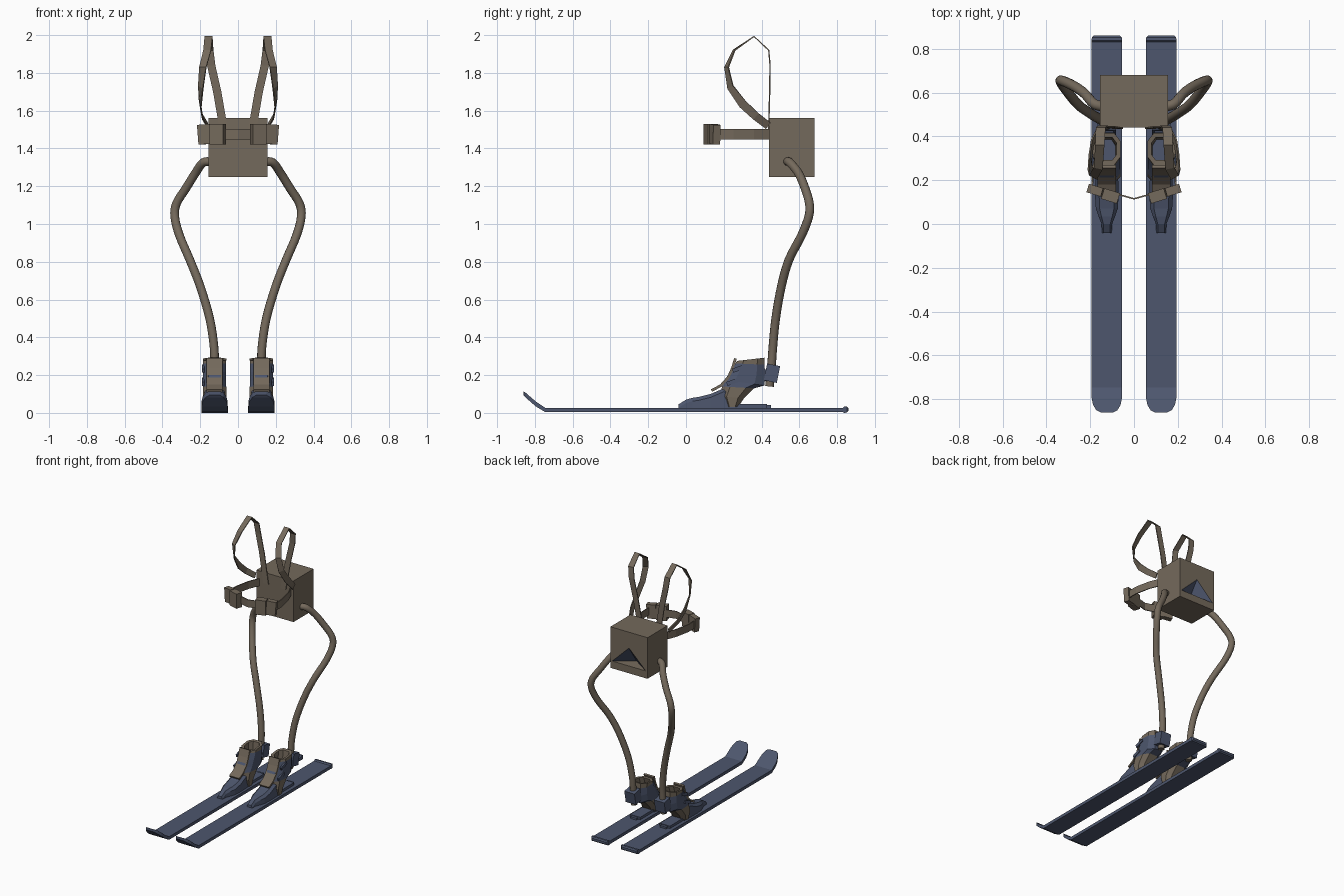
import bpy, bmesh, math
from mathutils import Vector

if "Cube" in bpy.data.objects:
    bpy.data.objects.remove(bpy.data.objects["Cube"])


def material(name, rgb):
    m = bpy.data.materials.new(name)
    m.diffuse_color = (*rgb, 1)
    m.use_nodes = True
    m.node_tree.nodes["Principled BSDF"].inputs["Base Color"].default_value = m.diffuse_color
    return m


BROWN = material("brown", (0.175, 0.142, 0.106))
BLUE = material("slate blue", (0.075, 0.094, 0.155))


def finish(name, bm, mats, mirror=True, smooth=False):
    bmesh.ops.recalc_face_normals(bm, faces=bm.faces)
    me = bpy.data.meshes.new(name)
    bm.to_mesh(me)
    bm.free()
    for m in mats:
        me.materials.append(m)
    ob = bpy.data.objects.new(name, me)
    bpy.context.collection.objects.link(ob)
    if mirror:
        ob.modifiers.new("mirror", 'MIRROR').use_axis[0] = True
    if smooth:
        for p in me.polygons:
            p.use_smooth = len(p.vertices) == 4
    return ob


def loft(bm, rings, caps=True):
    """Join equal-length closed rings with quads."""
    rows = [[bm.verts.new(p) for p in r] for r in rings]
    n = len(rows[0])
    for a, b in zip(rows, rows[1:]):
        for i in range(n):
            j = (i + 1) % n
            bm.faces.new((a[i], a[j], b[j], b[i]))
    if caps:
        bm.faces.new(rows[0])
        bm.faces.new(rows[-1])
    return rows


def tangents(pts):
    return [(pts[min(i + 1, len(pts) - 1)] - pts[max(i - 1, 0)]).normalized()
            for i in range(len(pts))]


def ribbon(name, path, mat, thick=0.007, mirror=True):
    """path: (centre, half-width vector) pairs."""
    pts = [Vector(p) for p, _ in path]
    rings = []
    for p, t, (_, w) in zip(pts, tangents(pts), path):
        w = Vector(w)
        n = t.cross(w).normalized() * thick / 2
        rings.append([p - w - n, p + w - n, p + w + n, p - w + n])
    bm = bmesh.new()
    loft(bm, rings)
    return finish(name, bm, [mat], mirror)


def block(name, center, size, mat, rot=(0, 0, 0)):
    """Box moved into place in mesh space so it mirrors about x = 0."""
    from mathutils import Matrix, Euler
    bm = bmesh.new()
    mtx = (Matrix.Translation(center) @ Euler(rot).to_matrix().to_4x4()
           @ Matrix.Diagonal((*size, 1)))
    bmesh.ops.create_cube(bm, size=1, matrix=mtx)
    return finish(name, bm, [mat])


CX = 0.124  # sideways centre of each ski and boot

# Skis: raised rounded tip, flat body, slightly thicker rounded tail
stations = [(-0.86, 0.094, 0.114, 0.028), (-0.85, 0.082, 0.108, 0.048),
            (-0.825, 0.06, 0.086, 0.063), (-0.795, 0.034, 0.06, 0.069),
            (-0.745, 0.004, 0.027, 0.07), (0.83, 0.004, 0.027, 0.07),
            (0.838, 0.0, 0.035, 0.07), (0.852, 0.002, 0.034, 0.068),
            (0.86, 0.01, 0.026, 0.06)]
bm = bmesh.new()
loft(bm, [[(CX - w, y, a), (CX + w, y, a), (CX + w, y, b), (CX - w, y, b)]
          for y, a, b, w in stations])
finish("ski", bm, [BLUE])

# Toe shell: narrow nose widening to the foot
toe = [(-0.04, 0.045, 0.022), (0.0, 0.07, 0.024), (0.035, 0.08, 0.038),
       (0.07, 0.085, 0.05), (0.13, 0.10, 0.054), (0.2, 0.13, 0.052), (0.27, 0.12, 0.05)]
bm = bmesh.new()
loft(bm, [[(CX - w, y, 0.025), (CX + w, y, 0.025), (CX + w, y, h - 0.018),
           (CX + w * 0.65, y, h), (CX - w * 0.65, y, h), (CX - w, y, h - 0.018)]
          for y, h, w in toe])
finish("boot_toe", bm, [BLUE])

# Heel plate and side binding plate
block("heel_plate", (CX, 0.30, 0.035), (0.085, 0.26, 0.022), BLUE)
block("heel_stop", (CX, 0.42, 0.033), (0.05, 0.06, 0.016), BLUE)


# Boot cuff: chamfered rings swept back, with a hollow top
def oct_ring(z0, z1, y0, y1, w):
    pts = [(-w, .25), (-w * .55, 0), (w * .55, 0), (w, .25),
           (w, .75), (w * .55, 1), (-w * .55, 1), (-w, .75)]
    return [(CX + x, y0 + (y1 - y0) * t, z0 + (z1 - z0) * t) for x, t in pts]


cuff = [(0.03, 0.03, 0.215, 0.275, 0.058), (0.09, 0.075, 0.185, 0.305, 0.062),
        (0.14, 0.13, 0.19, 0.36, 0.062), (0.175, 0.145, 0.205, 0.415, 0.06),
        (0.22, 0.20, 0.235, 0.42, 0.06), (0.262, 0.255, 0.262, 0.415, 0.06),
        (0.275, 0.292, 0.27, 0.415, 0.062), (0.275, 0.288, 0.292, 0.395, 0.045),
        (0.20, 0.20, 0.27, 0.385, 0.04)]
bm = bmesh.new()
loft(bm, [oct_ring(*c) for c in cuff])
bm.faces.ensure_lookup_table()
for i, f in enumerate(bm.faces):
    f.material_index = 1 if i < 16 or 40 <= i < 64 else 0   # brown strap and collar
finish("boot_cuff", bm, [BLUE, BROWN])

# Boot tongue running up the shin
W = (0.042, 0, 0)
ribbon("boot_tongue", [((CX, 0.135, 0.118), W), ((CX, 0.185, 0.145), W),
                       ((CX, 0.225, 0.19), W), ((CX, 0.245, 0.235), W),
                       ((CX, 0.262, 0.288), W)], BROWN, 0.014)
for z, y in ((0.165, 0.30), (0.235, 0.33)):
    block("boot_buckle", (CX + 0.06, y - 0.05, z), (0.012, 0.07, 0.022), BLUE, (0.35, 0, 0))

# Clamp holding the leg tube behind the boot
block("tube_clamp", (CX, 0.455, 0.21), (0.085, 0.07, 0.09), BLUE, (-0.2, 0, 0))
block("clamp_arm", (CX, 0.415, 0.2), (0.06, 0.04, 0.06), BLUE)

# Leg tubes: smooth path from the pack side down to the clamp
knots = [(0.14, 0.535, 1.33), (0.185, 0.55, 1.325), (0.225, 0.595, 1.27),
         (0.275, 0.63, 1.19), (0.325, 0.653, 1.11), (0.335, 0.65, 1.04),
         (0.31, 0.612, 0.94), (0.255, 0.545, 0.81), (0.20, 0.505, 0.67),
         (0.15, 0.475, 0.5), (0.127, 0.46, 0.35), (0.124, 0.452, 0.24), (0.124, 0.442, 0.14)]
K = [Vector(k) for k in knots]
K = [2 * K[0] - K[1]] + K + [2 * K[-1] - K[-2]]
path = []
for a, b, c, d in zip(K, K[1:], K[2:], K[3:]):
    for s in range(4):
        t = s / 4
        path.append(0.5 * (2 * b + (c - a) * t + (2 * a - 5 * b + 4 * c - d) * t * t
                           + (3 * b - a - 3 * c + d) * t ** 3))
path.append(K[-2])
rings = []
u = Vector((0, 1, 0))
for p, t in zip(path, tangents(path)):
    u = (u - t * u.dot(t)).normalized()
    v = t.cross(u)
    rings.append([p + 0.023 * (u * math.cos(k * math.pi / 6) + v * math.sin(k * math.pi / 6))
                  for k in range(12)])
bm = bmesh.new()
loft(bm, rings)
finish("leg_tube", bm, [BROWN], smooth=True)

# Pack: box with a sunken triangular vent in the back
bm = bmesh.new()
X, Y0, Y1, Z0, Z1 = 0.155, 0.44, 0.68, 1.25, 1.56
front = [bm.verts.new((x, Y0, z)) for x, z in ((-X, Z0), (X, Z0), (X, Z1), (-X, Z1))]
back = [bm.verts.new((x, Y1, z)) for x, z in ((-X, Z0), (X, Z0), (X, Z1), (-X, Z1))]
bm.faces.new(front)
for i in range(4):
    j = (i + 1) % 4
    bm.faces.new((front[i], front[j], back[j], back[i]))
A, B, C, D = [bm.verts.new(p) for p in ((-0.14, Y1, 1.305), (0.14, Y1, 1.305),
                                        (0, Y1, 1.44), (0, Y1 - 0.09, 1.31))]
bl, br, tr, tl = back
for f in ((bl, br, B, A), (br, tr, C, B), (tr, tl, C), (tl, bl, A, C), (A, B, D)):
    bm.faces.new(f)
for f in ((A, C, D), (C, B, D)):
    bm.faces.new(f).material_index = 1
finish("pack", bm, [BROWN, BLUE], mirror=False)

# Shoulder straps: up the back, over, and twisting down the front
S = (0.022, 0, 0)
ribbon("shoulder_strap", [
    ((0.072, 0.437, 1.48), S), ((0.11, 0.443, 1.70), S), ((0.142, 0.445, 1.84), S),
    ((0.152, 0.438, 1.92), S), ((0.156, 0.36, 1.993), (0.021, 0, 0)),
    ((0.163, 0.255, 1.92), (0.02, 0.004, 0)), ((0.186, 0.215, 1.83), (0.018, 0.01, 0)),
    ((0.197, 0.235, 1.725), (0.012, 0.014, 0.008)), ((0.2, 0.30, 1.635), (0.004, 0.016, 0.016)),
    ((0.19, 0.37, 1.57), (0.003, 0.014, 0.016)), ((0.16, 0.435, 1.52), (0.003, 0.012, 0.016))],
    BROWN)

# Waist belt: side straps, front link and two-part buckles
H = (0, 0, 0.028)
ribbon("belt_side", [((0.13, 0.445, 1.475), H), ((0.165, 0.36, 1.475), H),
                     ((0.188, 0.25, 1.475), H), ((0.19, 0.16, 1.475), H)], BROWN)
ribbon("belt_front", [((-0.09, 0.14, 1.475), H), ((0, 0.115, 1.475), H),
                      ((0.09, 0.14, 1.475), H)], BROWN, mirror=False)
block("buckle_inner", (0.107, 0.128, 1.475), (0.075, 0.05, 0.11), BROWN, (0, 0, 0.3))
block("buckle_outer", (0.175, 0.153, 1.475), (0.068, 0.04, 0.105), BROWN, (0, 0.08, 0.3))
